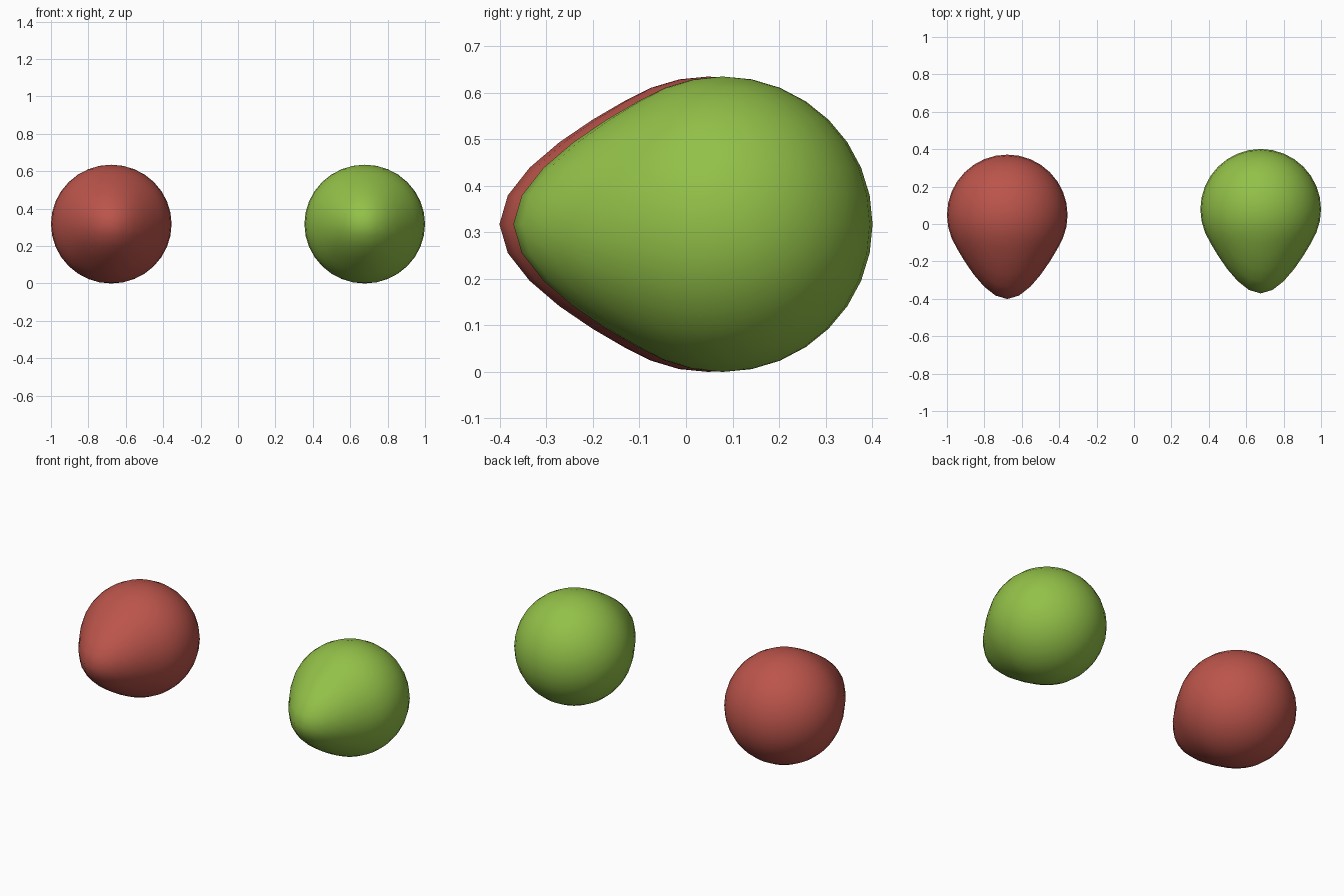
import bpy
from mathutils import Vector

if "Cube" in bpy.data.objects:
    bpy.data.objects.remove(bpy.data.objects["Cube"])

R = 0.3225          # body radius
HALF_H = 0.3175     # slightly squashed height
PULL, REACH = 0.127, 0.33   # nose stretch and its soft falloff


def teardrop(name, x, y, color):
    # sphere body
    bpy.ops.mesh.primitive_uv_sphere_add(segments=32, ring_count=16, radius=R,
                                         location=(x, y, HALF_H))
    ob = bpy.context.object
    ob.name = name
    # pull the front pole out into a rounded nose
    tip = Vector((0, -R, 0))
    for v in ob.data.vertices:
        v.co.z *= HALF_H / R
        t = max(0.0, 1 - (v.co - tip).length / REACH)
        v.co.y -= PULL * (3 * t * t - 2 * t ** 3)
    bpy.ops.object.shade_smooth()
    mat = bpy.data.materials.new(name + "_paint")
    mat.diffuse_color = color
    mat.use_nodes = True
    mat.node_tree.nodes["Principled BSDF"].inputs["Base Color"].default_value = mat.diffuse_color
    ob.data.materials.append(mat)


teardrop("red_teardrop", -0.6775, 0.0485, (0.50, 0.09, 0.07, 1))
teardrop("green_teardrop", 0.6775, 0.0785, (0.29, 0.53, 0.065, 1))
